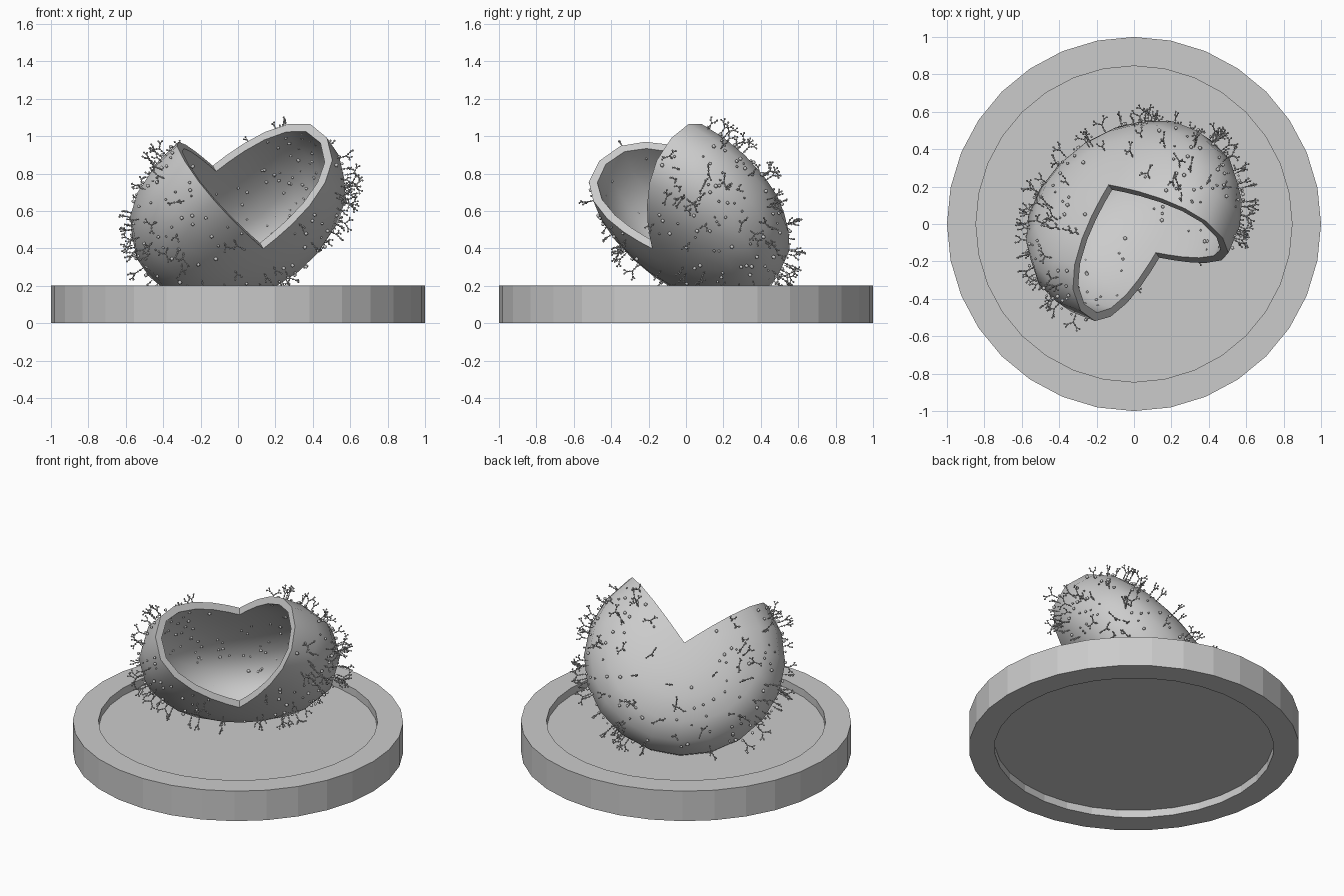
import bpy, bmesh, math, random
from mathutils import Vector, Matrix

if "Cube" in bpy.data.objects:
    bpy.data.objects.remove(bpy.data.objects["Cube"])

random.seed(4)
R, H, P, T = 0.61, 0.325, 2.35, 0.045      # shell radius, half height, roundness, wall
axis = Vector((.417, -.6, -.683)).normalized()
right = Vector((.78, -.15, .61))
right = (right - axis * right.dot(axis)).normalized()
left = axis.cross(right)
CENTER = Vector((0, .015, .62))
FRAME = Matrix.Translation(CENTER) @ Matrix((right, left, axis)).transposed().to_4x4()


def finish(name, bm, smooth=None, matrix=None):
    me = bpy.data.meshes.new(name)
    bmesh.ops.recalc_face_normals(bm, faces=bm.faces)
    bm.to_mesh(me)
    bm.free()
    ob = bpy.data.objects.new(name, me)
    bpy.context.collection.objects.link(ob)
    if matrix:
        ob.matrix_world = matrix
    if smooth:
        bpy.ops.object.select_all(action='DESELECT')
        ob.select_set(True)
        bpy.context.view_layer.objects.active = ob
        bpy.ops.object.shade_smooth_by_angle(angle=math.radians(smooth))
    return ob


def curve(phi, inset=0):
    """Rounded drum profile: radius and height at latitude phi."""
    c, s = max(math.cos(phi), 0), math.sin(phi)
    return ((R - inset) * c ** (2 / P),
            (H - inset) * math.copysign(abs(s) ** (2 / P), s))


def surface(theta, phi, inset=0):
    """Point and outward normal on the shell, in shell space."""
    r, z = curve(phi, inset)
    nr = (r / R) ** (P - 1) / R
    nz = math.copysign((abs(z) / H) ** (P - 1) / H, z)
    d = Vector((math.cos(theta), math.sin(theta), 0))
    return d * r + Vector((0, 0, z)), (d * nr + Vector((0, 0, nz))).normalized()


def spin(name, profile, steps, angle, start=0, smooth=None, matrix=None, caps=False):
    """Lathe a closed profile of (radius, height) points."""
    bm = bmesh.new()
    rings = []
    full = abs(angle - math.tau) < 1e-4
    for i in range(steps if full else steps + 1):
        a = start + angle * i / steps
        rings.append([bm.verts.new((r * math.cos(a), r * math.sin(a), z)) for r, z in profile])
    n = len(profile)
    for i in range(steps):
        p, q = rings[i], rings[(i + 1) % len(rings)]
        for j in range(n):
            if profile[j][0] + profile[(j + 1) % n][0] > 1e-4:
                bm.faces.new((p[j], q[j], q[(j + 1) % n], p[(j + 1) % n]))
    if caps:
        h = n // 2
        for ring in (rings[0], rings[-1]):
            for j in range(h - 1):
                bm.faces.new((ring[j], ring[j + 1], ring[n - 2 - j], ring[n - 1 - j]))
    bmesh.ops.remove_doubles(bm, verts=bm.verts, dist=1e-5)
    return finish(name, bm, smooth, matrix)


# Dish: outer ring and recessed plate
spin("base_ring", [(1, 0), (1, .2), (.845, .2), (.845, 0)], 32, math.tau)
bm = bmesh.new()
bmesh.ops.create_cone(bm, cap_ends=True, segments=32, radius1=.845, radius2=.845, depth=.1,
                      matrix=Matrix.Translation((0, 0, .1)))
finish("base_plate", bm)

# Hollow shell with a quarter wedge cut away
lats = [math.radians(a) for a in (-90, -84, -74, -60, -42, -22, 0, 22, 42, 60, 74, 84, 90)]
outline = [curve(p) for p in lats] + [curve(p, T) for p in reversed(lats)]
spin("cut_shell", outline, 15, 1.5 * math.pi, math.pi / 2, 35, FRAME, caps=True)


def bead(bm, pos, r):
    bmesh.ops.create_icosphere(bm, subdivisions=1, radius=r, matrix=Matrix.Translation(pos))


def stick(bm, a, b, r=.0022):
    d = b - a
    m = Matrix.Translation((a + b) / 2) @ d.to_track_quat('Z', 'Y').to_matrix().to_4x4()
    bmesh.ops.create_cone(bm, segments=5, radius1=r, radius2=r, depth=d.length, matrix=m)


def chain(bm, a, direction, count, step=.017):
    """Row of beads joined by sticks; returns its end."""
    for _ in range(count):
        b = a + Vector(direction).normalized() * step
        stick(bm, a, b)
        bead(bm, b, .006)
        a = b
    return a


# Branching sugar chain variants
def branch_mesh(name, stem, arms):
    bm = bmesh.new()
    top = chain(bm, Vector((0, 0, -.005)), (0, 0, 1), stem)
    for side in (-1, 1):
        mid = chain(bm, top, (side, 0, .8), arms)
        chain(bm, mid, (side * .3, .2, 1), 1)
        if arms > 1:
            chain(bm, mid, (side, -.2, .1), 1)
    return finish(name, bm)


variants = [branch_mesh("sugar_chain_tall", 3, 2), branch_mesh("sugar_chain_short", 2, 1)]


def place(theta, phi):
    p, n = surface(theta, phi)
    return (FRAME @ Matrix.Translation(p) @ n.to_track_quat('Z', 'Y').to_matrix().to_4x4()
            @ Matrix.Rotation(random.uniform(0, math.tau), 4, 'Z'))


def random_spot():
    while True:
        theta = random.uniform(math.pi / 2 + .06, math.tau - .06)
        phi = math.asin(random.uniform(-.97, .97))
        if (FRAME @ surface(theta, phi)[0]).z > .2:
            return theta, phi


for ob in variants:
    ob.matrix_world = place(*random_spot())
for i in range(120):
    ob = bpy.data.objects.new(f"sugar_chain_{i}", variants[i % 2].data)
    bpy.context.collection.objects.link(ob)
    ob.matrix_world = place(*random_spot())

# Protein lumps on the outer and inner walls
for name, inset, count in (("outer_lumps", 0, 190), ("inner_lumps", T, 240)):
    bm = bmesh.new()
    for _ in range(count):
        p, n = surface(*random_spot(), inset)
        p += n * (.004 if inset == 0 else -.004)
        bead(bm, p, random.uniform(.006, .012))
    finish(name, bm, 60, FRAME)
